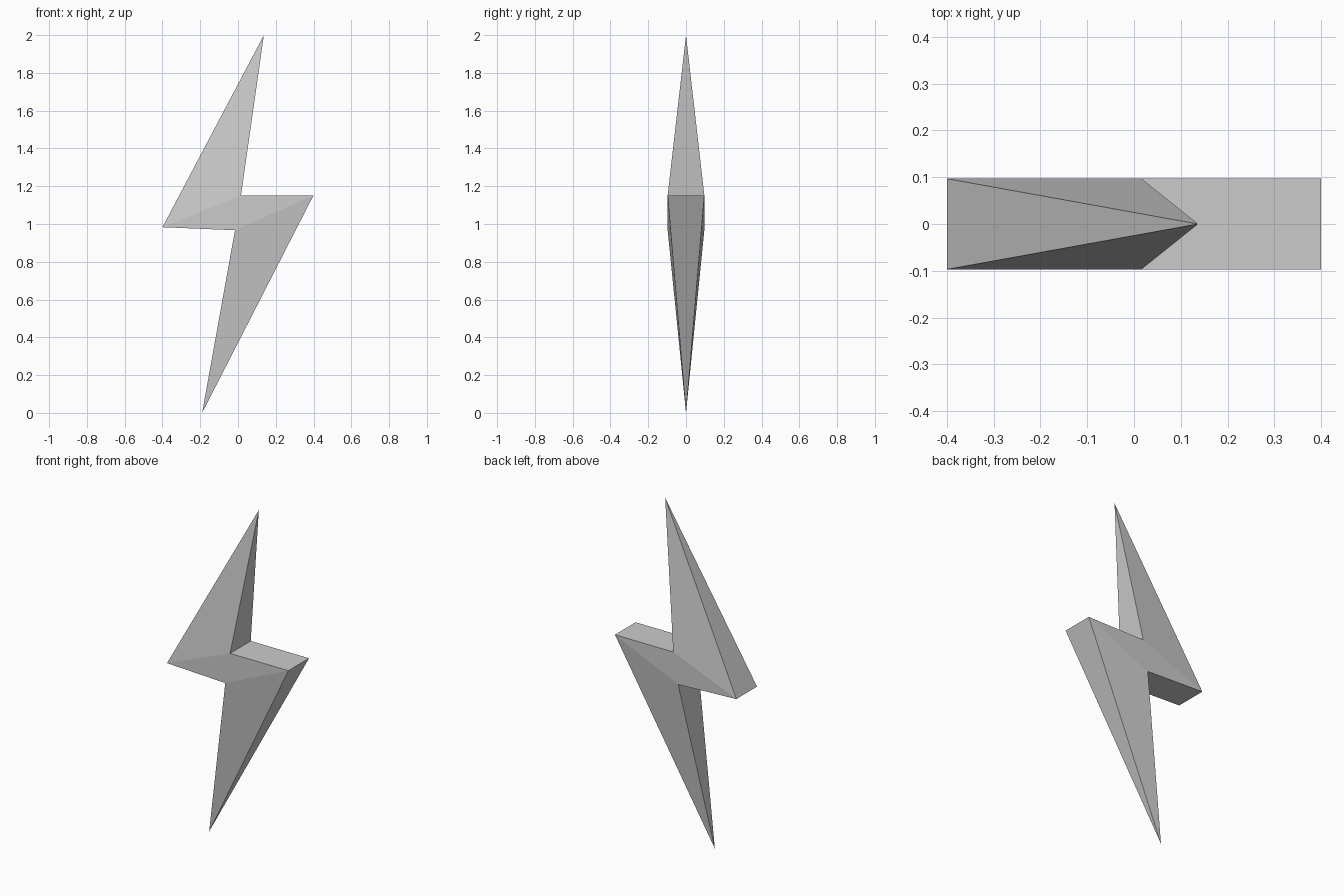
import bpy
import bmesh

if "Cube" in bpy.data.objects:
    bpy.data.objects.remove(bpy.data.objects["Cube"])

HALF_DEPTH = 0.097
# Middle slab corners (x, z): left barb, lower notch, right barb, upper notch
SLAB = [(-0.40, 0.983), (-0.016, 0.967), (0.40, 1.152), (0.016, 1.152)]
TOP_TIP = (0.137, 0, 2.0)
BOTTOM_TIP = (-0.19, 0, 0.0)

bm = bmesh.new()

# Flat front and back of the middle slab
front = [bm.verts.new((x, -HALF_DEPTH, z)) for x, z in SLAB]
back = [bm.verts.new((x, HALF_DEPTH, z)) for x, z in SLAB]
bm.faces.new(front)
bm.faces.new(back)

# Ledges under the left barb and over the right barb
for i, j in ((0, 1), (2, 3)):
    bm.faces.new((front[i], front[j], back[j], back[i]))

# Spikes: each open end of the slab tapers to a single point
for tip_co, i, j in ((TOP_TIP, 3, 0), (BOTTOM_TIP, 1, 2)):
    tip = bm.verts.new(tip_co)
    ring = (front[i], front[j], back[j], back[i])
    for k in range(4):
        bm.faces.new((ring[k], ring[(k + 1) % 4], tip))

bmesh.ops.recalc_face_normals(bm, faces=bm.faces)
mesh = bpy.data.meshes.new("lightning_bolt")
bm.to_mesh(mesh)
bm.free()
bolt = bpy.data.objects.new("lightning_bolt", mesh)
bpy.context.collection.objects.link(bolt)
